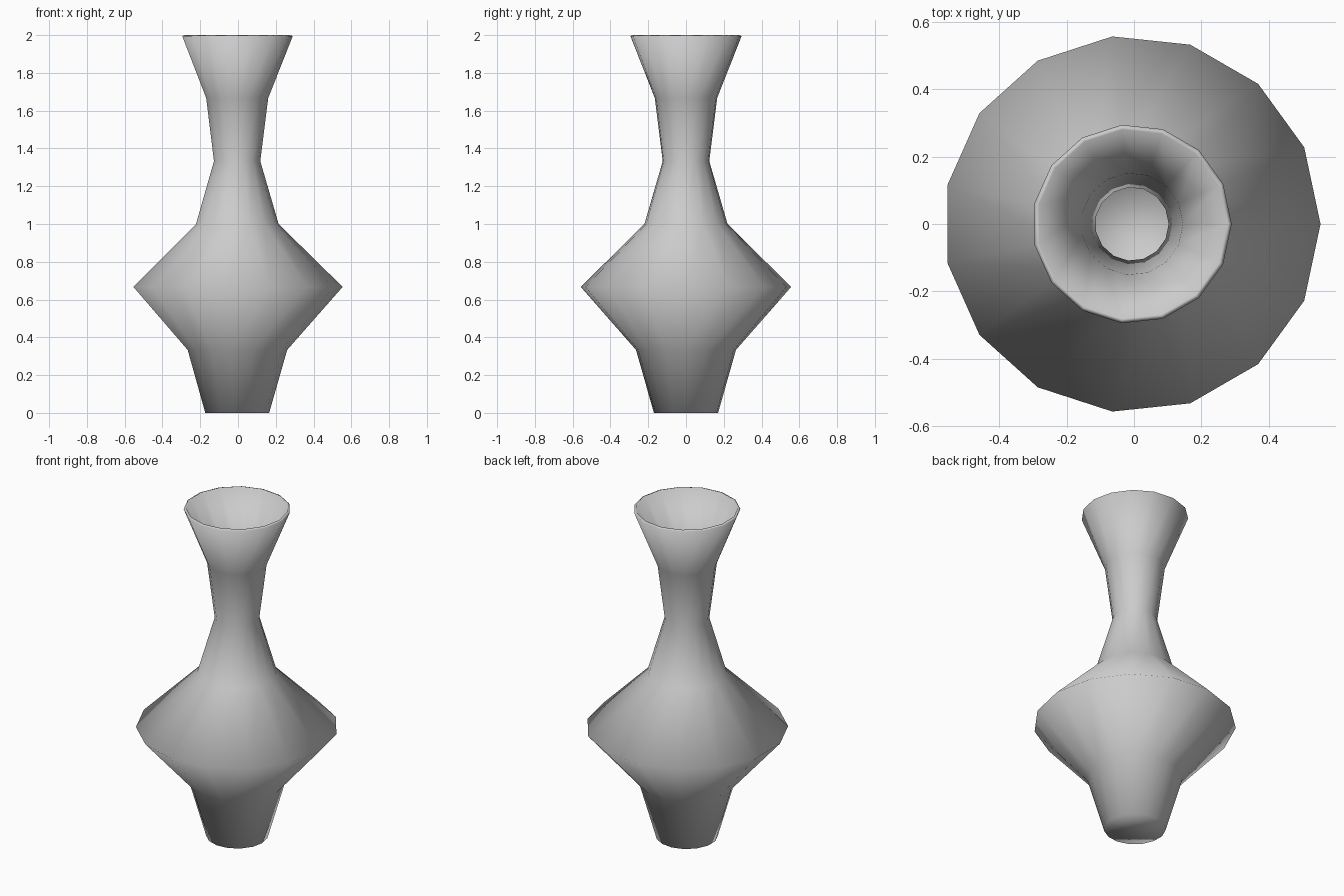
import bpy, bmesh, math

if "Cube" in bpy.data.objects:
    bpy.data.objects.remove(bpy.data.objects["Cube"])

SIDES = 15
# (radius, height) of each ring, foot to rim
PROFILE = [(0.171, 0.0), (0.266, 0.333), (0.56, 0.667), (0.221, 1.0),
           (0.124, 1.333), (0.166, 1.667), (0.296, 1.995)]
SHIFT = -0.006  # an odd number of sides is centred by its bounds

# Outer skin: lathed rings closed by a flat foot
bm = bmesh.new()
rings = []
for r, z in PROFILE:
    rings.append([bm.verts.new((r * math.cos(math.tau * i / SIDES) + SHIFT,
                                r * math.sin(math.tau * i / SIDES), z))
                  for i in range(SIDES)])
for low, high in zip(rings, rings[1:]):
    for i in range(SIDES):
        j = (i + 1) % SIDES
        bm.faces.new((low[i], low[j], high[j], high[i]))
bm.faces.new(rings[0][::-1])
for f in bm.faces:
    f.smooth = True
mesh = bpy.data.meshes.new("vase")
bm.to_mesh(mesh)
bm.free()

vase = bpy.data.objects.new("vase", mesh)
bpy.context.collection.objects.link(vase)

# Wall thickness, growing inward
wall = vase.modifiers.new("wall", 'SOLIDIFY')
wall.thickness = 0.015
wall.offset = -1
